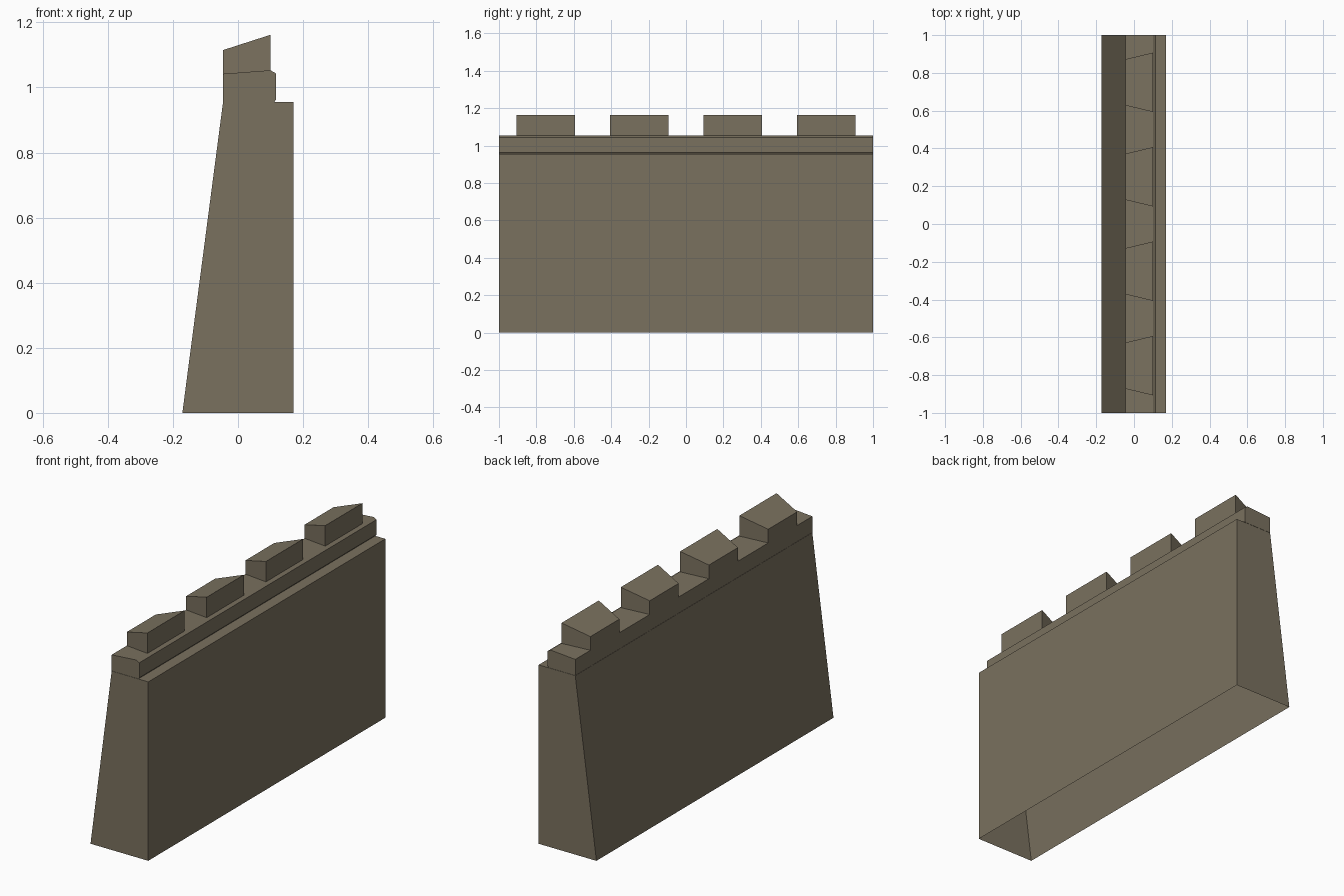
import bpy
import bmesh
import math

if "Cube" in bpy.data.objects:
    bpy.data.objects.remove(bpy.data.objects["Cube"])

stone = bpy.data.materials.new("weathered_stone")
stone.diffuse_color = (0.195, 0.165, 0.114, 1.0)
stone.use_nodes = True
stone.node_tree.nodes["Principled BSDF"].inputs["Base Color"].default_value = stone.diffuse_color


def loft(name, ring_a, ring_b, caps=(True, True), skip=()):
    """Join two matching rings of points, leaving out skipped side faces."""
    bm = bmesh.new()
    a = [bm.verts.new(p) for p in ring_a]
    b = [bm.verts.new(p) for p in ring_b]
    n = len(a)
    for i in range(n):
        if i not in skip:
            j = (i + 1) % n
            bm.faces.new((a[i], a[j], b[j], b[i]))
    if caps[0]:
        bm.faces.new(a[::-1])
    if caps[1]:
        bm.faces.new(b)
    mesh = bpy.data.meshes.new(name)
    bm.to_mesh(mesh)
    bm.free()
    mesh.materials.append(stone)
    obj = bpy.data.objects.new(name, mesh)
    bpy.context.collection.objects.link(obj)
    bpy.ops.object.select_all(action='DESELECT')
    obj.select_set(True)
    bpy.context.view_layer.objects.active = obj
    bpy.ops.object.shade_smooth_by_angle(angle=math.radians(30))
    return obj


def extrude_y(name, profile, skip=()):
    """Run an x-z profile along the full length of the wall."""
    return loft(name, [(x, 1.0, z) for x, z in profile],
                [(x, -1.0, z) for x, z in profile], skip=skip)


# Wall body: one sloping side, hollow with an open underside
extrude_y("wall_body", [(-0.171, 0), (0.17, 0), (0.17, 0.955), (-0.046, 0.955)],
          skip=(0,))

# Parapet course: small bevel below, chamfer along the upper outer edge
extrude_y("parapet", [(-0.046, 0.956), (0.112, 0.956), (0.117, 0.963),
                      (0.117, 1.043), (0.1, 1.053), (-0.046, 1.042)])

# Merlons: tapered blocks with sloping tops
for k, y in enumerate((-0.75, -0.25, 0.25, 0.75)):
    plan = [(-0.046, y - 0.122), (0.1, y - 0.157),
            (0.1, y + 0.157), (-0.046, y + 0.122)]
    low = [(x, v, 1.053 if x > 0 else 1.042) for x, v in plan]
    high = [(x, v, 1.162 if x > 0 else 1.115) for x, v in plan]
    loft(f"merlon_{k + 1}", low, high, caps=(False, True))
